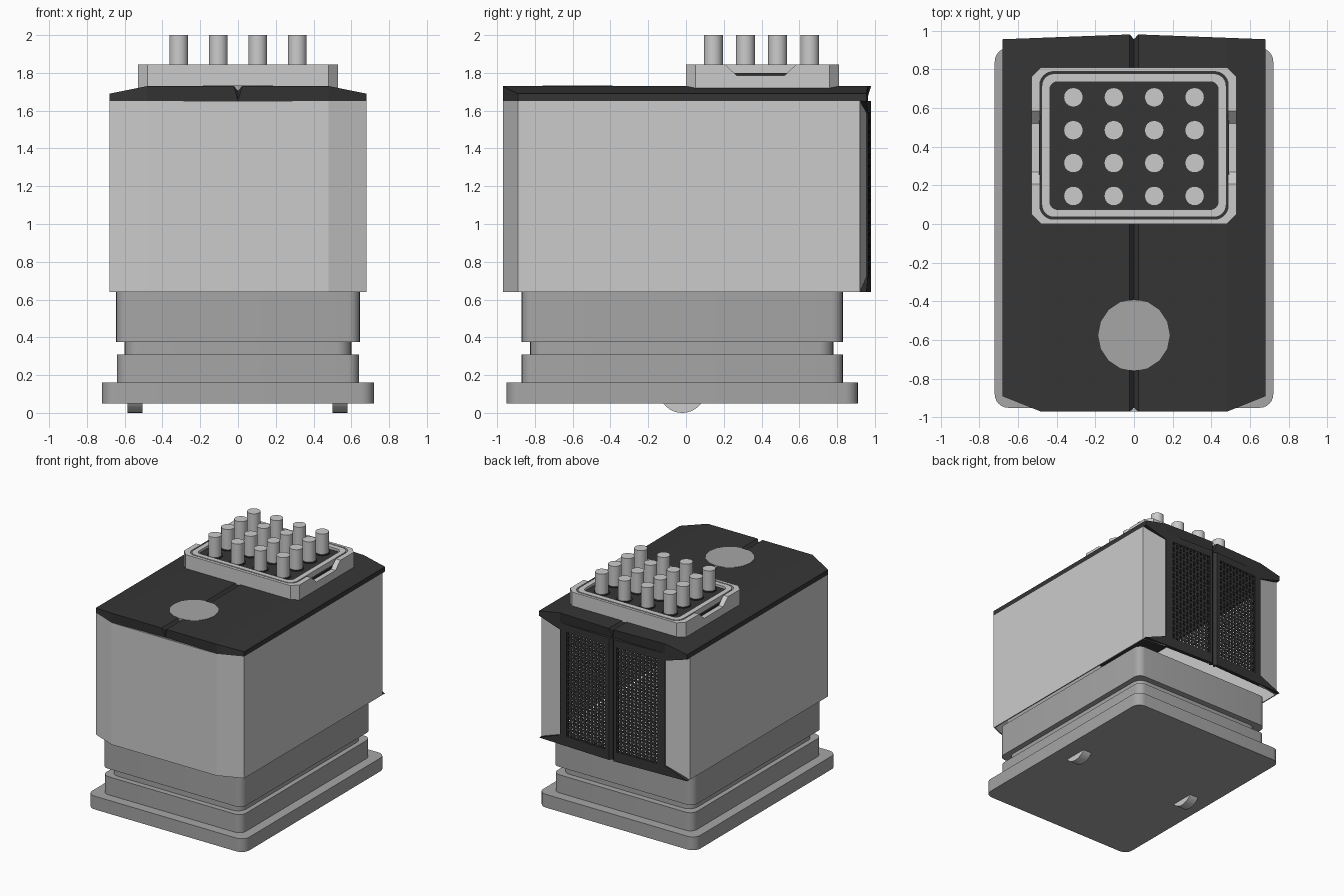
import bpy, bmesh, math

if "Cube" in bpy.data.objects:
    bpy.data.objects.remove(bpy.data.objects["Cube"])


def material(name, v):
    m = bpy.data.materials.new(name)
    m.diffuse_color = (v, v, v, 1)
    m.use_nodes = True
    m.node_tree.nodes["Principled BSDF"].inputs["Base Color"].default_value = m.diffuse_color
    return m


BLACK = material("black", 0.036)
DARK = material("dark_grey", 0.38)


def make(name, verts, faces, mat=None, smooth=False, fix=True, merge=False):
    me = bpy.data.meshes.new(name)
    me.from_pydata(verts, [], faces)
    bm = bmesh.new()
    bm.from_mesh(me)
    if merge:
        bmesh.ops.remove_doubles(bm, verts=bm.verts, dist=1e-4)
    if fix:
        bmesh.ops.recalc_face_normals(bm, faces=bm.faces)
    bm.to_mesh(me)
    bm.free()
    ob = bpy.data.objects.new(name, me)
    bpy.context.collection.objects.link(ob)
    if mat:
        me.materials.append(mat)
    if smooth:
        bpy.ops.object.select_all(action='DESELECT')
        ob.select_set(True)
        bpy.context.view_layer.objects.active = ob
        bpy.ops.object.shade_smooth_by_angle(angle=math.radians(35))
    return ob


def rounded(x, y0, y1, r, seg=6, chamfer=False):
    """Rectangle outline with rounded or straight-cut corners."""
    pts = []
    corners = [(x - r, y1 - r), (-x + r, y1 - r), (-x + r, y0 + r), (x - r, y0 + r)]
    for k, (cx, cy) in enumerate(corners):
        a0 = k * math.pi / 2
        a1 = a0 + math.pi / 2
        for i in range(seg + 1):
            t = i / seg
            if chamfer:
                u, v = (math.cos(a0) * (1 - t) + math.cos(a1) * t,
                        math.sin(a0) * (1 - t) + math.sin(a1) * t)
            else:
                u, v = math.cos(a0 + t * math.pi / 2), math.sin(a0 + t * math.pi / 2)
            pts.append((cx + r * u, cy + r * v))
    return pts


def circle(cx, cy, r, n):
    return [(cx + r * math.cos(2 * math.pi * i / n), cy + r * math.sin(2 * math.pi * i / n))
            for i in range(n)]


def prism(name, pts, z0, z1, mat=None, smooth=True, axis='z'):
    n = len(pts)
    place = (lambda p, h: (p[0], p[1], h)) if axis == 'z' else (lambda p, h: (h, p[0], p[1]))
    verts = [place(p, h) for h in (z0, z1) for p in pts]
    faces = [(i, (i + 1) % n, n + (i + 1) % n, n + i) for i in range(n)]
    faces += [tuple(range(n)), tuple(range(n, 2 * n))]
    return make(name, verts, faces, mat, smooth)


def ring(name, outer, inner, z0, z1, mat=None):
    n = len(outer)
    loops = [(outer, z0), (outer, z1), (inner, z1), (inner, z0)]
    verts = [(x, y, z) for pts, z in loops for x, y in pts]
    faces = [(k * n + i, k * n + (i + 1) % n, (k + 1) % 4 * n + (i + 1) % n, (k + 1) % 4 * n + i)
             for k in range(4) for i in range(n)]
    return make(name, verts, faces, mat, True)


def mirror_x(ob):
    ob.modifiers.new("mirror", 'MIRROR').use_clip = True


def thicken(ob, t):
    ob.modifiers.new("thickness", 'SOLIDIFY').thickness = t


# Stepped base
for name, x, y0, y1, r, z0, z1 in [
        ("base_plate", 0.72, -0.95, 0.91, 0.07, 0.05, 0.16),
        ("lower_step", 0.64, -0.87, 0.83, 0.06, 0.16, 0.31),
        ("groove_neck", 0.60, -0.825, 0.78, 0.08, 0.31, 0.375),
        ("upper_step", 0.645, -0.87, 0.83, 0.06, 0.375, 0.64)]:
    prism(name, rounded(x, y0, y1, r), z0, z1, DARK)

# Half-disc feet
for side, cx in (("left", -0.545), ("right", 0.54)):
    arc = [(-0.02 + 0.125 * math.sin(a), 0.125 - 0.125 * math.cos(a))
           for a in [math.radians(-60 + 10 * i) for i in range(13)]]
    prism(side + "_foot", arc, cx - 0.04, cx + 0.04, None, True, 'x')

# Housing shell, open at the bottom and at the back
plan = [(-0.48, 0.955), (-0.68, 0.92), (-0.68, -0.89), (-0.48, -0.97)]
plan += [(-x, y) for x, y in reversed(plan)]
shell = make("housing_shell",
             [(x, y, z) for z in (0.64, 1.65) for x, y in plan],
             [(i, i + 1, i + 9, i + 8) for i in range(7)], fix=False)
thicken(shell, 0.012)


# Lid with sloped sides and a central groove
def back_y(x):
    return 0.955 if x < 0.001 else 0.98 - 0.025 * (x - 0.022) / 0.658


def front_y(x):
    return -0.95 if x < 0.001 else (-0.89 if x > 0.5 else -0.97)


prof = [(0, 1.65), (0.48, 1.65), (0.68, 1.65), (0.68, 1.69), (0.48, 1.73), (0.022, 1.73), (0, 1.705)]
verts = [(x, f(x), z) for f in (front_y, back_y) for x, z in prof]
faces = [(i, i + 1, i + 8, i + 7) for i in range(6)]
for o in (0, 7):
    faces += [(o, o + 1, o + 4, o + 5), (o, o + 5, o + 6), (o + 1, o + 2, o + 3, o + 4)]
mirror_x(make("lid", verts, faces, BLACK))

# Back frame: central groove, bars around the vents, flared corners
verts, faces = [], []


def add_face(xz):
    faces.append(tuple(range(len(verts), len(verts) + len(xz))))
    verts.extend((x, back_y(x), z) for x, z in xz)


xs, zs = [0, 0.022, 0.05, 0.42, 0.48], [0.64, 0.72, 1.59, 1.65]
for i in range(4):
    for j in range(3):
        if (i, j) != (2, 1):
            add_face([(xs[i], zs[j]), (xs[i], zs[j + 1]), (xs[i + 1], zs[j + 1]), (xs[i + 1], zs[j])])
add_face([(0.48, 1.59), (0.48, 1.65), (0.68, 1.65)])
add_face([(0.48, 0.64), (0.48, 0.72), (0.68, 0.64)])
frame = make("back_frame", verts, faces, BLACK, fix=False, merge=True)
thicken(frame, 0.03)
mirror_x(frame)

# Perforated vents with alternating triangular holes
verts, faces = [], []
NX, NZ = 11, 29
dx, dz = 0.37 / NX, 0.87 / NZ
for i in range(NX):
    for j in range(NZ):
        x, z = 0.05 + i * dx, 0.72 + j * dz
        s = 1 if (i + j) % 2 else -1
        cx, cz = x + dx / 2, z + dz / 2
        o = len(verts)
        pts = [(cx - s * dx / 2, cz - s * dz / 2), (cx + s * dx / 2, cz - s * dz / 2),
               (cx + s * dx / 2, cz + s * dz / 2), (cx - s * dx / 2, cz + s * dz / 2),
               (cx - s * 0.012, cz - s * 0.009), (cx + s * 0.012, cz - s * 0.009), (cx, cz + s * 0.011)]
        verts += [(px, back_y(px) - 0.003, pz) for px, pz in pts]
        for f in [(0, 1, 5, 4), (1, 2, 6, 5), (2, 3, 6), (3, 0, 4, 6)]:
            faces.append(tuple(o + k for k in reversed(f)))
vent = make("back_vents", verts, faces, BLACK, fix=False, merge=True)
thicken(vent, 0.006)
mirror_x(vent)

# Round cap on the lid
prism("lid_cap", circle(0, -0.575, 0.185, 16), 1.70, 1.733, DARK, False)

# Connector outer frame with a notch in each side
outer = ring("connector_frame", rounded(0.53, 0.0, 0.81, 0.05, chamfer=True),
             rounded(0.487, 0.025, 0.788, 0.07), 1.72, 1.845)
cutter = prism("notch_cutter", [(0.19, 1.86), (0.27, 1.785), (0.52, 1.785), (0.60, 1.86)],
               -0.7, 0.7, None, False, 'x')
cut = outer.modifiers.new("notch", 'BOOLEAN')
cut.operation = 'DIFFERENCE'
cut.solver = 'EXACT'
cut.object = cutter
bpy.context.view_layer.objects.active = outer
bpy.ops.object.modifier_apply(modifier="notch")
bpy.data.objects.remove(cutter)

# Connector inner rim and black bed
ring("connector_rim", rounded(0.477, 0.035, 0.778, 0.065), rounded(0.435, 0.075, 0.735, 0.04), 1.72, 1.845)
prism("connector_bed", rounded(0.436, 0.074, 0.736, 0.04), 1.72, 1.825, BLACK)
ring("connector_seal", rounded(0.49, 0.022, 0.79, 0.07), rounded(0.47, 0.04, 0.77, 0.06), 1.72, 1.80, BLACK)

# Contact pins with collars
for i in range(4):
    for j in range(4):
        x, y = -0.3135 + 0.209 * i, 0.145 + 0.17 * j
        prism(f"pin_{i}_{j}", circle(x, y, 0.05, 24), 1.80, 2.0)
        ring(f"pin_collar_{i}_{j}", circle(x, y, 0.06, 24), circle(x, y, 0.05, 24), 1.81, 1.832, BLACK)
